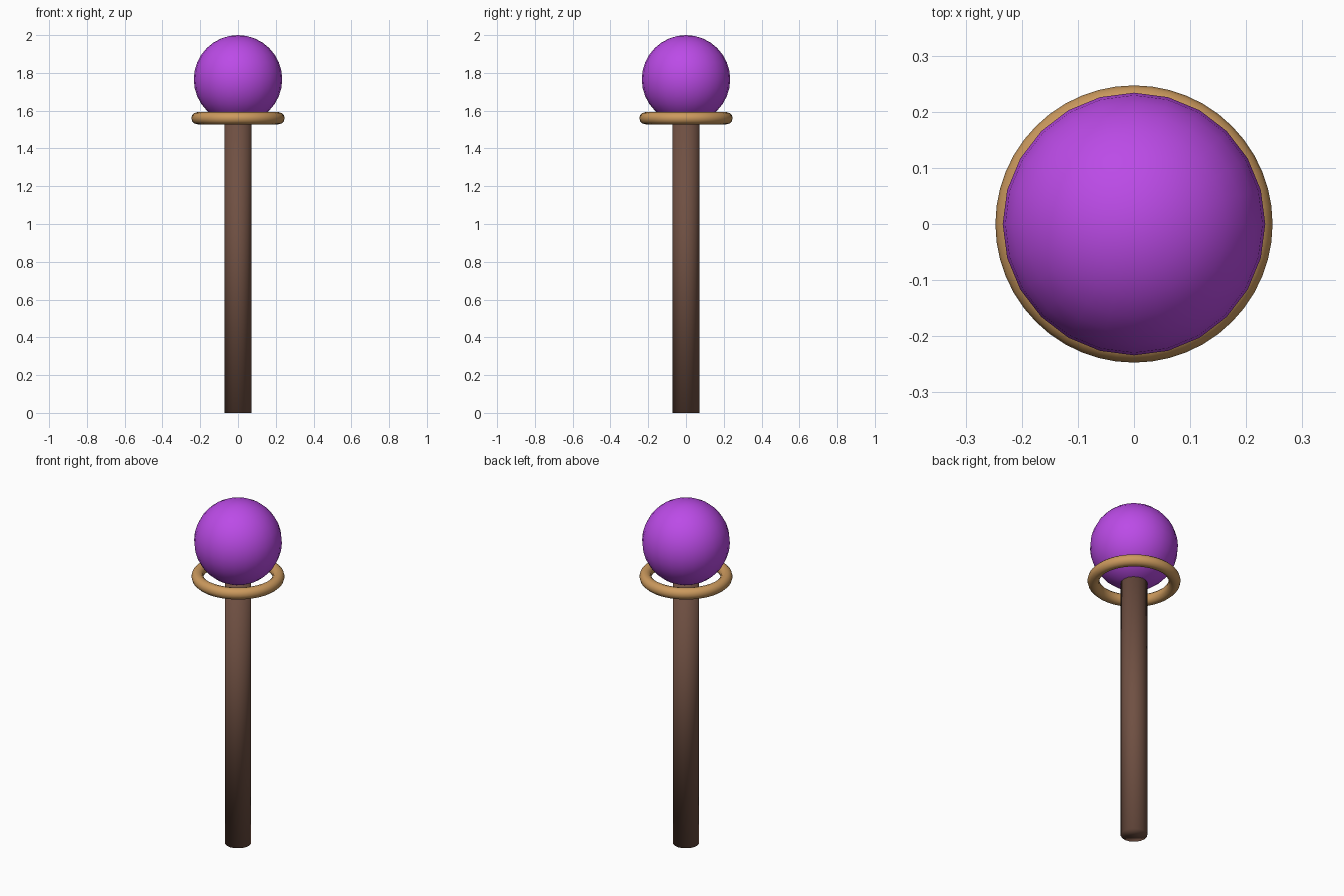
import bpy

if "Cube" in bpy.data.objects:
    bpy.data.objects.remove(bpy.data.objects["Cube"])


def finish(name, color):
    """Name, colour and smooth-shade the newly added part."""
    ob = bpy.context.object
    ob.name = ob.data.name = name
    mat = bpy.data.materials.new(name + "_material")
    mat.diffuse_color = (*color, 1)
    mat.use_nodes = True
    mat.node_tree.nodes["Principled BSDF"].inputs["Base Color"].default_value = mat.diffuse_color
    ob.data.materials.append(mat)
    bpy.ops.object.shade_smooth()
    return ob


# Shaft: smooth over the caps, top hidden inside the orb
SHAFT_TOP = 1.56
bpy.ops.mesh.primitive_cylinder_add(vertices=16, radius=0.071, depth=SHAFT_TOP,
                                    location=(0, 0, SHAFT_TOP / 2))
finish("shaft", (0.16, 0.08, 0.055))

# Ring floating around the shaft top, under the orb
bpy.ops.mesh.primitive_torus_add(major_radius=0.215, minor_radius=0.032,
                                 major_segments=48, minor_segments=12,
                                 location=(0, 0, 1.56))
finish("ring", (0.6, 0.32, 0.11))

# Orb
ORB_RADIUS = 0.234
bpy.ops.mesh.primitive_uv_sphere_add(segments=24, ring_count=16, radius=ORB_RADIUS,
                                     location=(0, 0, 2 - ORB_RADIUS))
finish("orb", (0.5, 0.07, 0.8))
